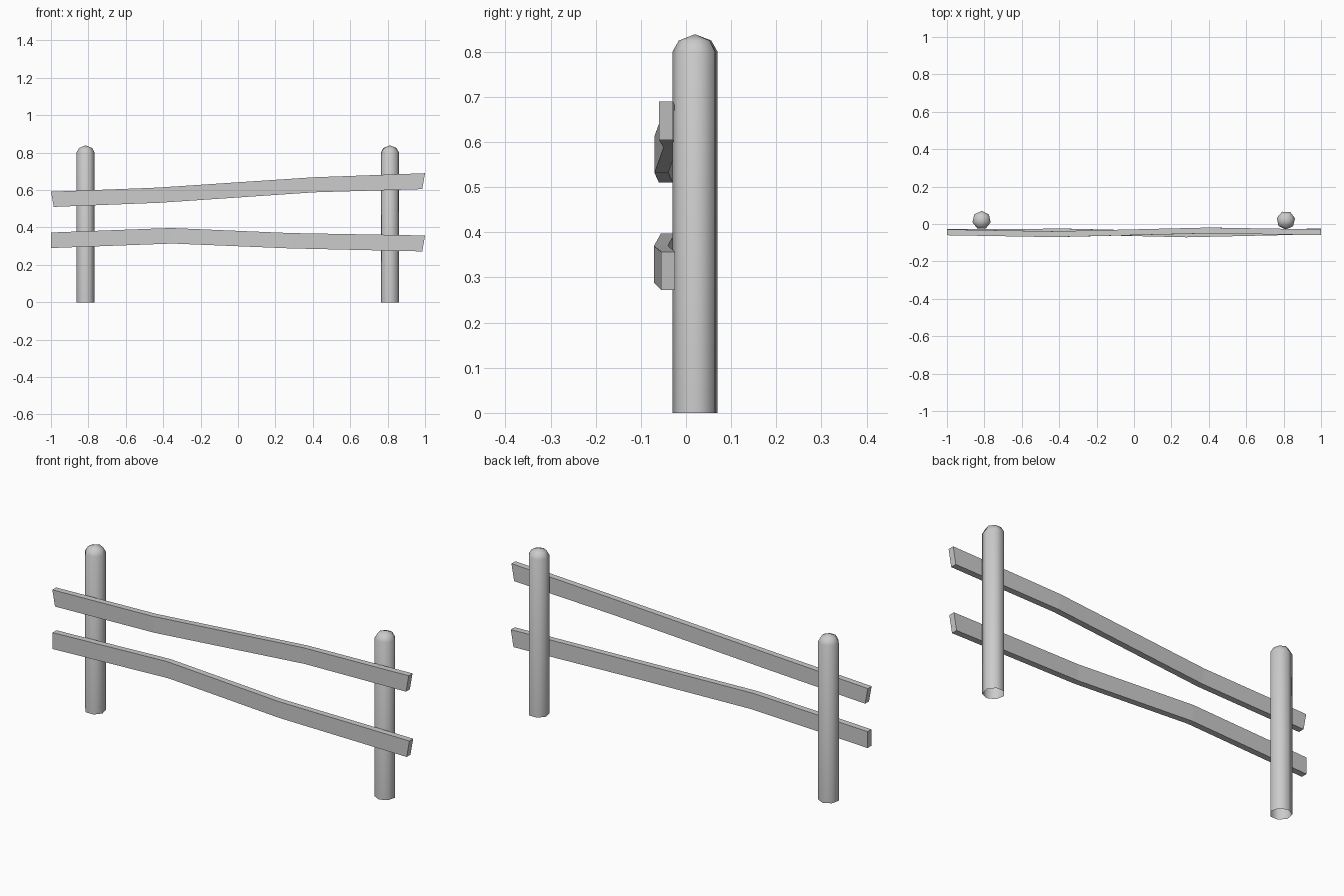
import bpy
import bmesh
import math

cube = bpy.data.objects.get("Cube")
if cube:
    bpy.data.objects.remove(cube, do_unlink=True)

COLOUR = (0.6, 0.6, 0.6, 1.0)
grey = bpy.data.materials.new("weathered_grey")
grey.use_nodes = True
grey.diffuse_color = COLOUR
grey.node_tree.nodes["Principled BSDF"].inputs["Base Color"].default_value = COLOUR


def finish(bm, name):
    bmesh.ops.recalc_face_normals(bm, faces=bm.faces)
    mesh = bpy.data.meshes.new(name)
    bm.to_mesh(mesh)
    bm.free()
    mesh.materials.append(grey)
    obj = bpy.data.objects.new(name, mesh)
    bpy.context.collection.objects.link(obj)
    return obj


def make_post(name, x, turn, sides=7, radius=0.05):
    """Round post, open underneath, with a domed top."""
    bm = bmesh.new()
    rings = []
    for scale, z in ((1, 0), (1, 0.8), (0.72, 0.825)):
        ring = []
        for i in range(sides):
            a = turn + math.tau * i / sides
            ring.append(bm.verts.new((x + radius * scale * math.cos(a),
                                      0.02 + radius * scale * math.sin(a), z)))
        rings.append(ring)
    tip = bm.verts.new((x, 0.02, 0.839))
    for i in range(sides):
        j = (i + 1) % sides
        for low, high in zip(rings, rings[1:]):
            bm.faces.new((low[i], low[j], high[j], high[i]))
        bm.faces.new((rings[-1][i], rings[-1][j], tip))
    obj = finish(bm, name)
    bpy.ops.object.select_all(action='DESELECT')
    bpy.context.view_layer.objects.active = obj
    obj.select_set(True)
    bpy.ops.object.shade_smooth_by_angle(angle=math.radians(60))


def make_rail(name, stations, thickness=0.031):
    """Bent plank; each station is top x, bottom x, front y, top z, bottom z."""
    bm = bmesh.new()
    sections = []
    for xt, xb, y, zt, zb in stations:
        back = y + thickness
        sections.append([bm.verts.new(p) for p in (
            (xt, y, zt), (xt, back, zt), (xb, back, zb), (xb, y, zb))])
    for a, b in zip(sections, sections[1:]):
        for i in range(4):
            j = (i + 1) % 4
            bm.faces.new((a[i], a[j], b[j], b[i]))
    bm.faces.new(sections[0])
    bm.faces.new(sections[-1])
    finish(bm, name)


# Posts
make_post("left_post", 0.812, 0.2)
make_post("right_post", -0.815, math.pi / 2)

# Rails
make_rail("upper_rail", (
    (-1.0, -0.985, -0.06, 0.591, 0.51),
    (-0.43, -0.42, -0.07, 0.613, 0.532),
    (0.4, 0.41, -0.05, 0.668, 0.588),
    (1.0, 0.985, -0.06, 0.69, 0.605)))
make_rail("lower_rail", (
    (-1.0, -1.0, -0.058, 0.373, 0.29),
    (-0.36, -0.35, -0.056, 0.397, 0.314),
    (0.28, 0.28, -0.071, 0.37, 0.288),
    (1.0, 0.985, -0.055, 0.357, 0.272)))
